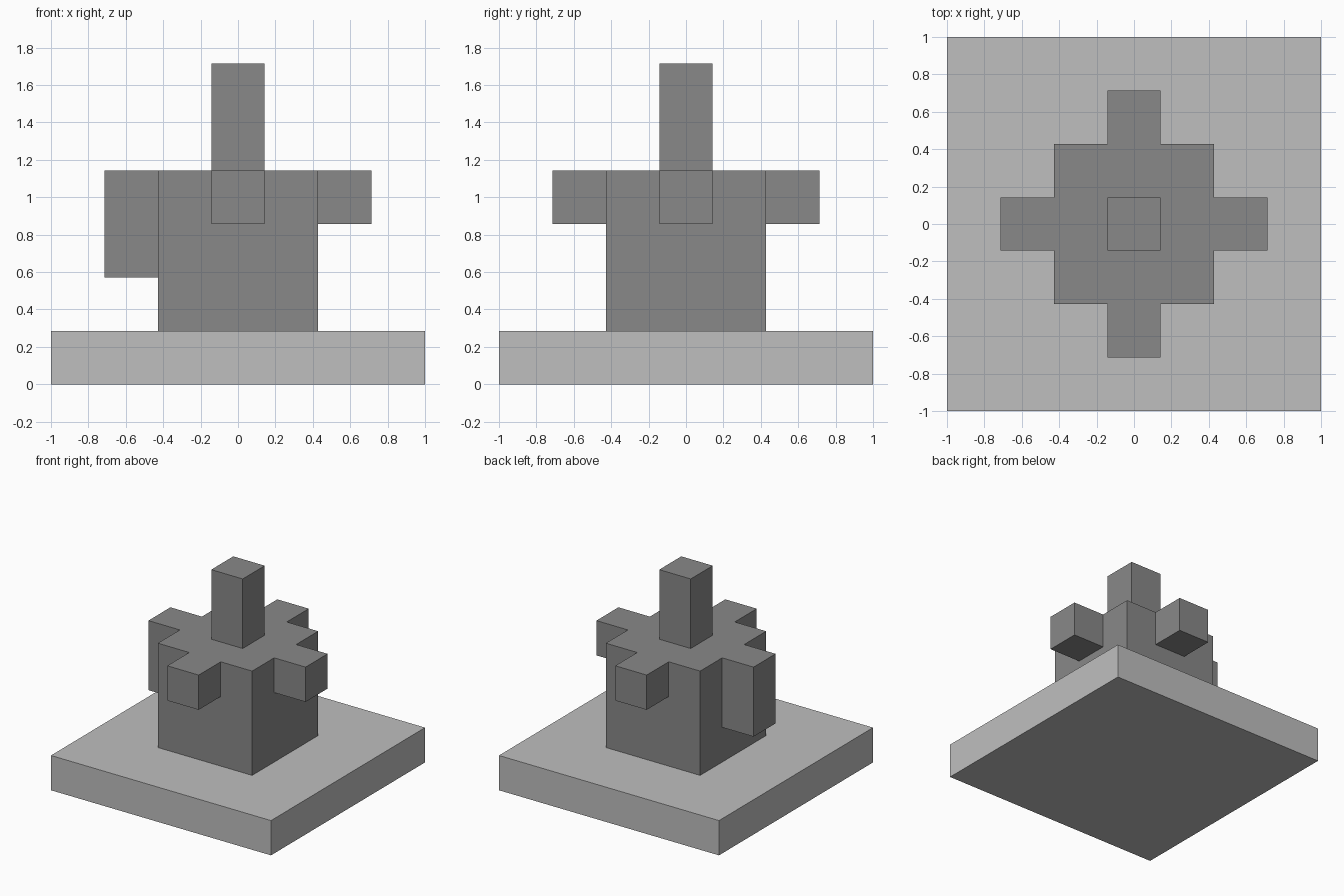
import bpy

cube = bpy.data.objects.get("Cube")
if cube:
    bpy.data.objects.remove(cube, do_unlink=True)

U = 2 / 7  # one grid step; every part is a whole number of steps


def make_material(name, value):
    mat = bpy.data.materials.new(name)
    mat.use_nodes = True
    colour = (value, value, value, 1)
    mat.diffuse_color = colour
    mat.node_tree.nodes["Principled BSDF"].inputs["Base Color"].default_value = colour
    return mat


def add_block(name, size, x, y, bottom, mat):
    """Box given in grid steps, standing on the height 'bottom'."""
    bpy.ops.mesh.primitive_cube_add(size=1, location=(x * U, y * U, (bottom + size[2] / 2) * U))
    block = bpy.context.object
    block.name = name
    block.scale = [s * U for s in size]
    bpy.ops.object.transform_apply(location=False, rotation=False, scale=True)
    block.data.materials.append(mat)
    return block


light_grey = make_material("light_grey", 0.52)
dark_grey = make_material("dark_grey", 0.25)

# Base slab, central body and upright post
add_block("base", (7, 7, 1), 0, 0, 0, light_grey)
add_block("body", (3, 3, 3), 0, 0, 1, dark_grey)
add_block("post", (1, 1, 2), 0, 0, 4, dark_grey)

# Four side arms flush with the top of the body; one hangs lower
for name, x, y, drop in (("front_arm", 0, -2, 1), ("back_arm", 0, 2, 1),
                         ("left_arm", 2, 0, 1), ("right_long_arm", -2, 0, 2)):
    add_block(name, (1, 1, drop), x, y, 4 - drop, dark_grey)
